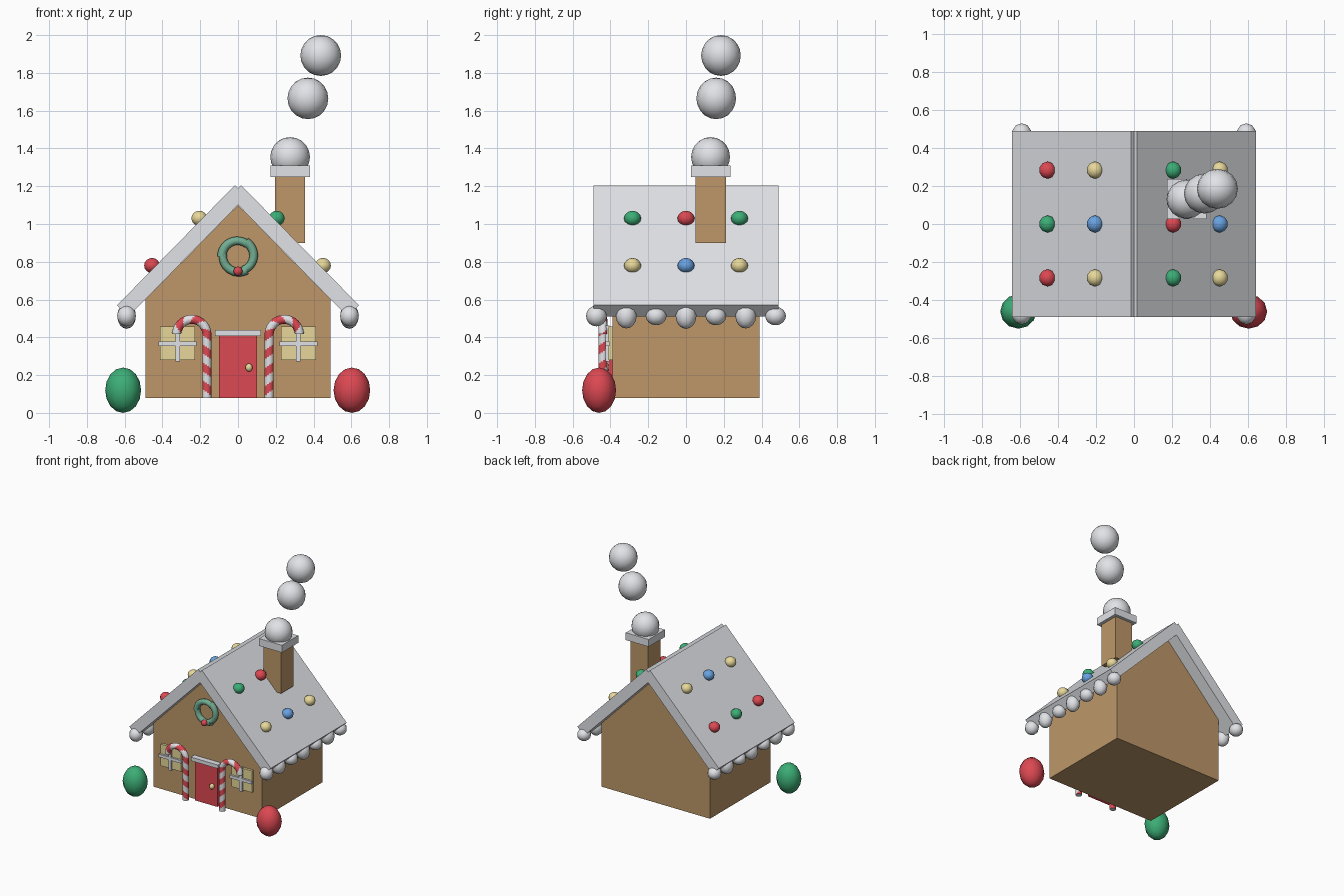
import bpy, bmesh, math
from math import sin, cos, pi
from mathutils import Vector, Matrix

cube = bpy.data.objects.get("Cube")
if cube:
    bpy.data.objects.remove(cube, do_unlink=True)


def material(name, r, g, b):
    m = bpy.data.materials.new(name)
    m.use_nodes = True
    m.diffuse_color = (r, g, b, 1)
    bsdf = next(n for n in m.node_tree.nodes if n.type == 'BSDF_PRINCIPLED')
    bsdf.inputs["Base Color"].default_value = (r, g, b, 1)
    return m


GINGER = material("gingerbread", .51, .31, .14)
SNOW = material("icing", .88, .89, .93)
RED = material("candy red", .72, .065, .085)
GREEN = material("candy green", .045, .42, .18)
YELLOW = material("candy yellow", .9, .77, .36)
BLUE = material("candy blue", .14, .36, .75)
WREATH = material("wreath green", .17, .42, .29)


def finish(name, bm, *mats, smooth=False):
    bmesh.ops.recalc_face_normals(bm, faces=bm.faces)
    for f in bm.faces:
        f.smooth = smooth
    me = bpy.data.meshes.new(name)
    bm.to_mesh(me)
    bm.free()
    for m in mats:
        me.materials.append(m)
    ob = bpy.data.objects.new(name, me)
    bpy.context.collection.objects.link(ob)
    return ob


def box(name, mat, x, y, z):
    """Box from (min, max) ranges on each axis."""
    bm = bmesh.new()
    bmesh.ops.create_cube(bm, size=1)
    for v in bm.verts:
        v.co = [r[0] if c < 0 else r[1] for c, r in zip(v.co, (x, y, z))]
    return finish(name, bm, mat)


def ball(name, mat, centre, radii, segments=12, rings=8):
    bm = bmesh.new()
    bmesh.ops.create_uvsphere(bm, u_segments=segments, v_segments=rings, radius=1)
    bmesh.ops.transform(bm, verts=bm.verts,
                        matrix=Matrix.Translation(centre) @ Matrix.Diagonal((*radii, 1)))
    return finish(name, bm, mat, smooth=True)


def prism(name, mat, profile, y0, y1):
    """Extrude an x-z outline along y."""
    bm = bmesh.new()
    face = bm.faces.new([bm.verts.new((x, y0, z)) for x, z in profile])
    ext = bmesh.ops.extrude_face_region(bm, geom=[face])["geom"]
    for v in ext:
        if isinstance(v, bmesh.types.BMVert):
            v.co.y = y1
    return finish(name, bm, mat)


def candy_cane(name, side):
    """Striped tube: straight shaft, then a half-circle hook facing outwards."""
    shaft, hook, radius, sides, step = .335, .08, .024, 12, .008
    count = int((shaft + pi * hook) / step)
    bm = bmesh.new()
    rings = []
    for i in range(count + 1):
        s = i * step
        a = max(0, s - shaft) / hook
        centre = Vector((.245 - hook * cos(a), -.44, .08 + min(s, shaft) + hook * sin(a)))
        out = Vector((-cos(a), 0, sin(a)))
        ring = []
        for j in range(sides):
            t = 2 * pi * j / sides
            p = centre + radius * (cos(t) * out + sin(t) * Vector((0, 1, 0)))
            ring.append(bm.verts.new((side * p.x, p.y, p.z)))
        rings.append(ring)
    for i in range(count):
        for j in range(sides):
            k = (j + 1) % sides
            f = bm.faces.new((rings[i][j], rings[i][k], rings[i + 1][k], rings[i + 1][j]))
            f.material_index = int((i + j) % sides < sides // 2)
    bm.faces.new(rings[0])
    bm.faces.new(rings[-1])
    ob = finish(name, bm, SNOW, RED, smooth=True)
    for p in ob.data.polygons:
        p.use_smooth = len(p.vertices) == 4


# House body and the two crossing roof slabs
prism("house_body", GINGER, [(-.49, .08), (.49, .08), (.49, .6), (0, 1.1), (-.49, .6)], -.39, .39)
for side, word in ((1, "left"), (-1, "right")):
    slab = [(.017, 1.205), (.64, .57), (.58, .51), (-.043, 1.145)]
    prism(f"{word}_roof", SNOW, [(side * x, z) for x, z in slab], -.49, .49)

    # Icing drips along the eaves
    for i, height in enumerate((.055, .066, .049, .068, .049, .066, .049)):
        ball(f"{word}_icing_drip_{i}", SNOW, (side * .59, (i - 3) * .158, .513),
             (.052, .055, height), 10, 8)

    # Windows with cross bars
    wx = side * .32
    box(f"{word}_window", YELLOW, (wx - .092, wx + .092), (-.41, -.385), (.28, .457))
    box(f"{word}_window_bar", SNOW, (wx - .1, wx + .1), (-.425, -.405), (.355, .379))
    box(f"{word}_window_post", SNOW, (wx - .012, wx + .012), (-.425, -.405), (.272, .462))

    candy_cane(f"{word}_candy_cane", side)

# Candy drops on the roof, one row per x position
for x, z, colours in ((-.455, .78, (RED, GREEN, RED)), (-.205, 1.03, (YELLOW, BLUE, YELLOW)),
                      (.205, 1.03, (GREEN, RED, GREEN)), (.45, .78, (YELLOW, BLUE, YELLOW))):
    for i, colour in enumerate(colours):
        ball("roof_candy", colour, (x, (i - 1) * .283, z), (.044, .045, .04), 10, 8)

# Chimney, snow cap and smoke
box("chimney", GINGER, (.195, .355), (.05, .212), (.9, 1.25))
box("chimney_cap", SNOW, (.173, .38), (.026, .236), (1.25, 1.31))
ball("chimney_snow", SNOW, (.276, .13, 1.355), (.105, .103, .105), 16, 10)
ball("lower_smoke_puff", SNOW, (.37, .16, 1.665), (.108, .105, .11), 16, 10)
ball("upper_smoke_puff", SNOW, (.438, .185, 1.892), (.108, .105, .108), 16, 10)

# Door
box("door", RED, (-.1, .1), (-.41, -.385), (.08, .41))
box("door_lintel", SNOW, (-.122, .122), (-.435, -.385), (.408, .438))
ball("door_knob", YELLOW, (.058, -.42, .24), (.02, .02, .022), 10, 6)

# Wreath made of three slightly flared, overlapping arcs, with a berry
for n in range(3):
    bm = bmesh.new()
    rings = []
    for i in range(13):
        a = 2 * pi * (n / 3 + i / 12 * .36) + .9
        major, minor = .079 + .007 * i / 12, .021 + .003 * i / 12
        rings.append([bm.verts.new(((major + minor * cos(t)) * cos(a), -.41 + minor * sin(t),
                                    .83 + (major + minor * cos(t)) * sin(a)))
                      for t in (2 * pi * j / 10 for j in range(10))])
    for lo, hi in zip(rings, rings[1:]):
        for j in range(10):
            k = (j + 1) % 10
            bm.faces.new((lo[j], lo[k], hi[k], hi[j]))
    bm.faces.new(rings[0])
    bm.faces.new(rings[-1])
    wreath = finish("wreath_arc", bm, WREATH, smooth=True)
    for p in wreath.data.polygons:
        p.use_smooth = len(p.vertices) == 4
ball("wreath_berry", RED, (0, -.435, .75), (.025, .025, .025), 10, 8)

# Large sweets beside the front corners
ball("green_sweet", GREEN, (-.608, -.46, .12), (.095, .09, .12))
ball("red_sweet", RED, (.603, -.46, .12), (.097, .09, .12))
